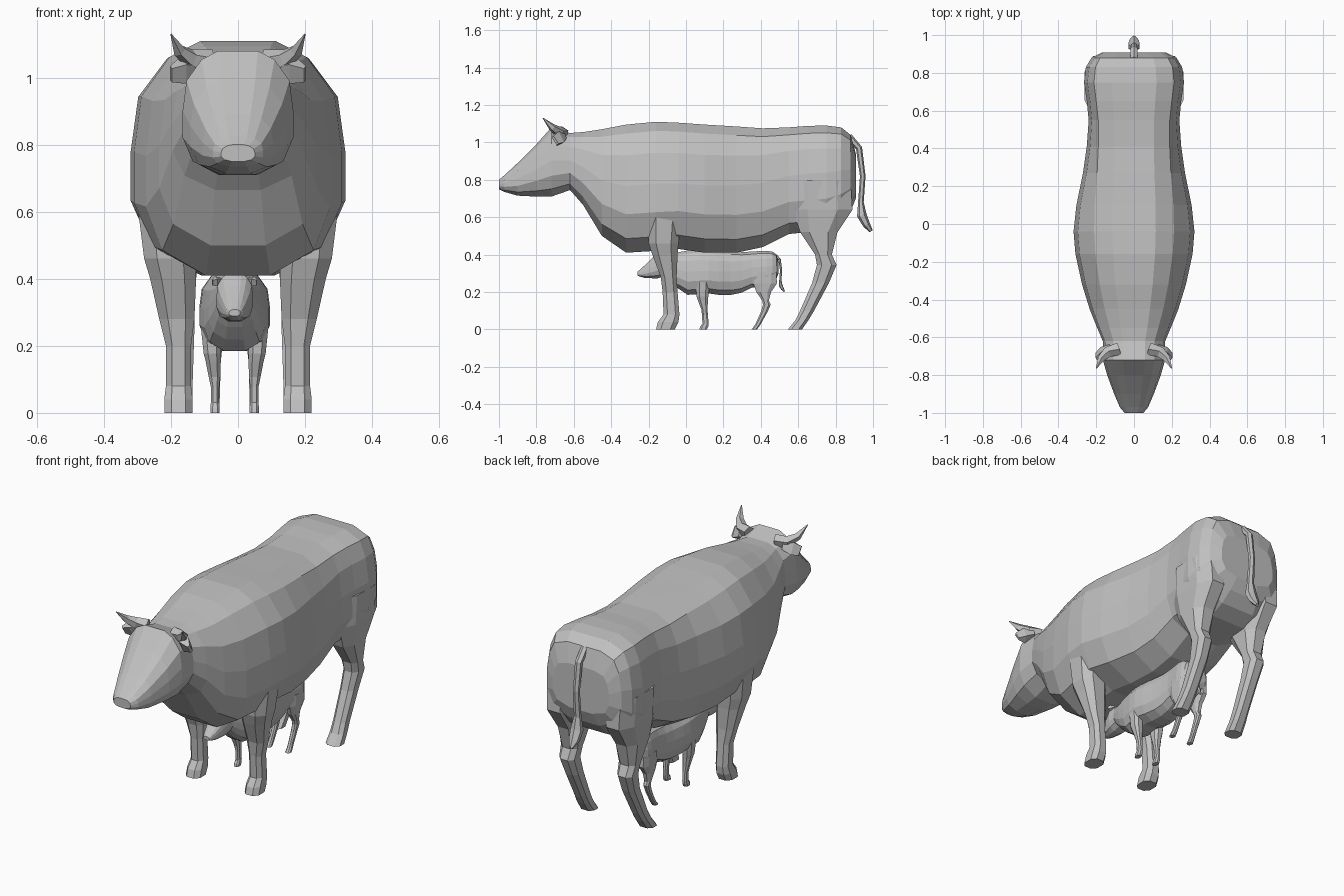
import bpy, bmesh, math
from mathutils import Vector

if "Cube" in bpy.data.objects:
    bpy.data.objects.remove(bpy.data.objects["Cube"])

grey = bpy.data.materials.new("plain grey")
grey.diffuse_color = (0.53, 0.53, 0.53, 1)
grey.use_nodes = True
grey.node_tree.nodes["Principled BSDF"].inputs["Base Color"].default_value = grey.diffuse_color


def loft(name, rings, loc, scale, mirror=False):
    """Skin a list of equal-length rings, cap both ends, keep flat faces."""
    bm = bmesh.new()
    rows = [[bm.verts.new(p) for p in r] for r in rings]
    n = len(rows[0])
    for a, b in zip(rows, rows[1:]):
        for i in range(n):
            j = (i + 1) % n
            bm.faces.new((a[i], a[j], b[j], b[i]))
    bm.faces.new(rows[0])
    bm.faces.new(rows[-1])
    bmesh.ops.recalc_face_normals(bm, faces=bm.faces)
    me = bpy.data.meshes.new(name)
    bm.to_mesh(me)
    bm.free()
    me.materials.append(grey)
    ob = bpy.data.objects.new(name, me)
    bpy.context.collection.objects.link(ob)
    ob.location, ob.scale = loc, scale
    if mirror:
        ob.modifiers.new("both sides", 'MIRROR')
    return ob


# Half cross-section (width fraction, height fraction): shoulders and boxy rump
ROUND = [(.36, 1), (.66, .93), (.93, .76), (1, .52), (1, .3), (.82, .11), (.35, 0)]
BOXY = [(.45, 1), (.8, .93), (.93, .78), (1, .55), (1, .3), (.85, .1), (.4, 0)]


def body_ring(y, top, bottom, w):
    t = min(max(y / 0.6, 0), 1)
    half = [((a[0] * (1 - t) + b[0] * t) * w,
             bottom + (a[1] * (1 - t) + b[1] * t) * (top - bottom))
            for a, b in zip(ROUND, BOXY)]
    return [(x, y, z) for x, z in half] + [(-x, y, z) for x, z in reversed(half)]


def leg_ring(z, y0, y1, x0, x1):
    """Horizontal octagon inside the given box."""
    c, d = (x1 - x0) * .25, (y1 - y0) * .25
    return [(x0 + c, y0, z), (x1 - c, y0, z), (x1, y0 + d, z), (x1, y1 - d, z),
            (x1 - c, y1, z), (x0 + c, y1, z), (x0, y1 - d, z), (x0, y0 + d, z)]


def tube(path, sides):
    """Rings across a path of (x, y, z, half width, half thickness)."""
    pts = [Vector(p[:3]) for p in path]
    rings = []
    for i, p in enumerate(path):
        d = (pts[min(i + 1, len(pts) - 1)] - pts[max(i - 1, 0)]).normalized()
        u = (Vector((1, 0, 0)) - d * d.x).normalized()
        v = d.cross(u)
        rings.append([pts[i] + u * p[3] * math.cos(a) + v * p[4] * math.sin(a)
                      for a in (2 * math.pi * (k + .5) / sides for k in range(sides))])
    return rings


# Nose to rump: y, top, bottom, half width
BODY = [(-1.0, .80, .75, .05), (-.97, .825, .735, .075), (-.90, .89, .715, .105),
        (-.80, .99, .71, .142), (-.72, 1.08, .71, .165), (-.62, 1.05, .745, .165),
        (-.55, 1.055, .665, .195), (-.45, 1.07, .50, .235), (-.32, 1.095, .41, .275),
        (-.16, 1.11, .42, .31), (-.04, 1.105, .43, .32), (.1, 1.095, .41, .305),
        (.27, 1.085, .41, .27), (.41, 1.075, .44, .25), (.55, 1.08, .51, .24),
        (.65, 1.088, .52, .25), (.75, 1.09, .53, .265), (.83, 1.08, .57, .255),
        (.88, 1.04, .63, .225), (.908, .94, .70, .17)]
FRONT_LEG = [(.66, -.21, -.02, .12, .305), (.46, -.20, -.04, .125, .28),
             (.40, -.18, -.045, .125, .262), (.28, -.135, -.05, .13, .235),
             (.20, -.125, -.045, .14, .215), (.08, -.12, -.035, .14, .215),
             (.04, -.15, -.04, .135, .22), (0, -.16, -.06, .135, .22)]
HIND_LEG = [(.80, .58, .88, .10, .262), (.64, .57, .89, .10, .255),
            (.52, .61, .81, .11, .24), (.40, .69, .78, .125, .225),
            (.345, .70, .805, .13, .22), (.25, .675, .765, .13, .21),
            (.10, .61, .685, .135, .21), (.05, .585, .655, .135, .215),
            (0, .545, .62, .135, .22)]
TAIL = [(0, .87, 1.03, .02, .02), (0, .925, .97, .02, .017), (0, .945, .82, .018, .015),
        (0, .935, .68, .02, .015), (0, .94, .61, .035, .026), (0, .965, .56, .03, .02),
        (0, .99, .525, .01, .01)]
EAR = [(.12, -.66, 1.03, .03, .02), (.165, -.685, 1.02, .035, .045),
       (.20, -.70, 1.01, .01, .035)]
HORN = [(.08, -.66, 1.05, .035, .035), (.14, -.68, 1.055, .03, .03),
        (.175, -.715, 1.08, .02, .02), (.2, -.765, 1.13, .002, .002)]


def animal(prefix, loc, scale, belly_lift, horned):
    # Head, neck and trunk
    rings = [body_ring(y, t, b + (belly_lift if y > -.5 else 0), w) for y, t, b, w in BODY]
    loft(prefix + "_body", rings, loc, scale)
    # Legs
    loft(prefix + "_front_legs", [leg_ring(*r) for r in FRONT_LEG], loc, scale, True)
    loft(prefix + "_hind_legs", [leg_ring(*r) for r in HIND_LEG], loc, scale, True)
    # Tail, ears and horns
    loft(prefix + "_tail", tube(TAIL, 6), loc, scale)
    loft(prefix + "_ears", tube(EAR, 4), loc, scale, True)
    if horned:
        loft(prefix + "_horns", tube(HORN, 5), loc, scale, True)


animal("cow", (0, 0, 0), (1, 1, 1), 0, True)
animal("calf", (-.01, .135, 0), (.33, .395, .385), .07, False)
